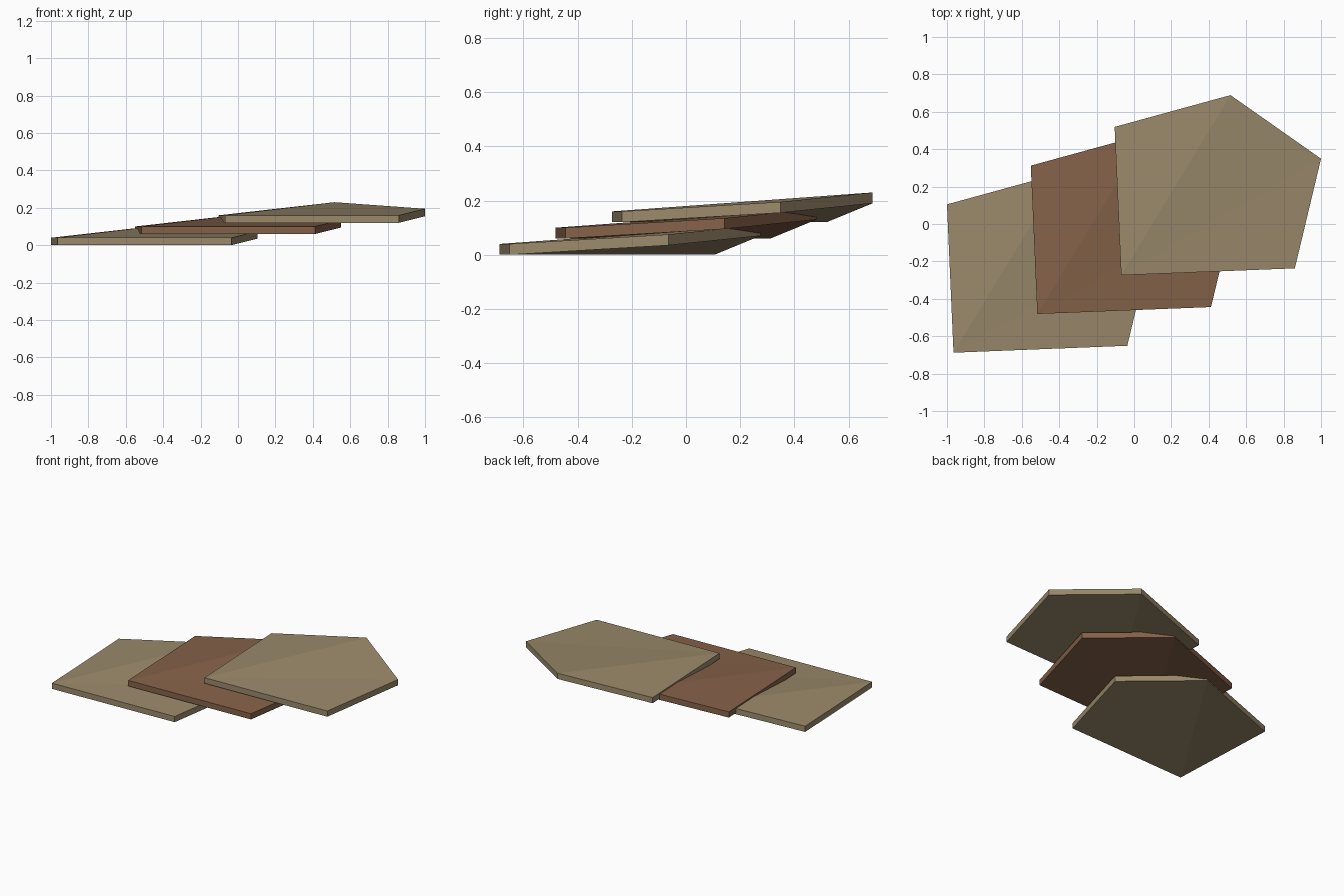
import bpy, bmesh

if "Cube" in bpy.data.objects:
    bpy.data.objects.remove(bpy.data.objects["Cube"])

def flat_colour(name, rgb):
    m = bpy.data.materials.new(name)
    m.diffuse_color = (*rgb, 1.0)
    m.use_nodes = True
    m.node_tree.nodes["Principled BSDF"].inputs["Base Color"].default_value = m.diffuse_color
    return m

tan = flat_colour("tan stone", (0.328, 0.254, 0.147))
brown = flat_colour("brown stone", (0.235, 0.122, 0.067))

# Slab outline, counter-clockwise from the front left corner; rear corners are raised
OUTLINE = [(-0.965, -0.688, 0.0), (-0.036, -0.651, 0.0), (0.104, -0.065, 0.035),
           (-0.38, 0.275, 0.07), (-1.0, 0.105, 0.0)]
FAN = [(0, 1, 2), (0, 2, 3), (0, 3, 4)]
THICK = 0.04
STEP = (0.448, 0.207, 0.06)

def slab(name, index, material):
    bm = bmesh.new()
    off = [s * index for s in STEP]
    low = [bm.verts.new((x + off[0], y + off[1], z + off[2])) for x, y, z in OUTLINE]
    high = [bm.verts.new((v.co.x, v.co.y, v.co.z + THICK)) for v in low]
    # creased top and underside
    for a, b, c in FAN:
        bm.faces.new((high[a], high[b], high[c]))
        bm.faces.new((low[c], low[b], low[a]))
    # upright edges
    for i in range(5):
        j = (i + 1) % 5
        bm.faces.new((low[i], low[j], high[j], high[i]))
    mesh = bpy.data.meshes.new(name)
    bm.to_mesh(mesh)
    bm.free()
    mesh.materials.append(material)
    bpy.context.collection.objects.link(bpy.data.objects.new(name, mesh))

# Three overlapping slabs, each stepped up and back to the right
slab("lower_slab", 0, tan)
slab("middle_slab", 1, brown)
slab("upper_slab", 2, tan)
